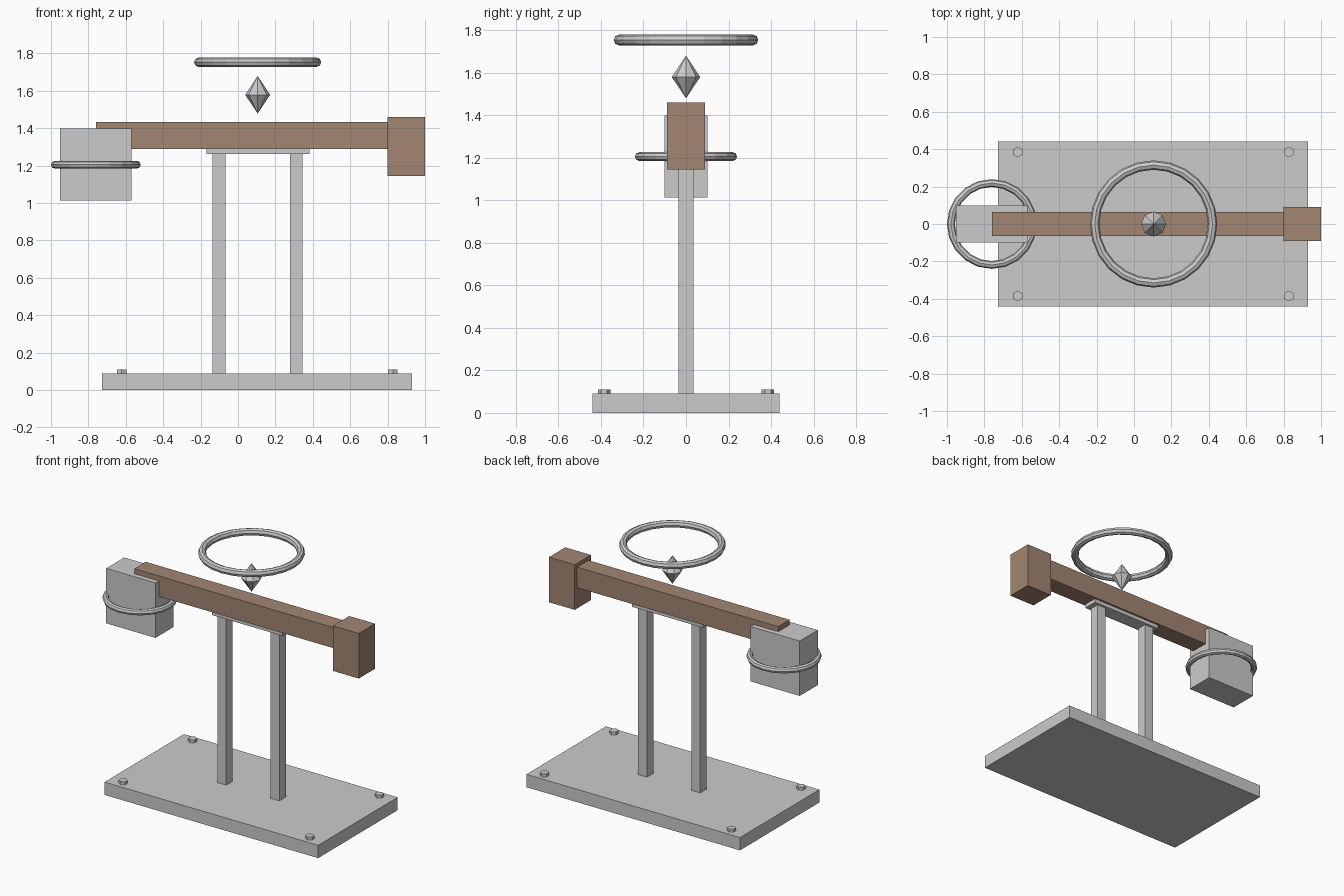
import bpy, math

if "Cube" in bpy.data.objects:
    bpy.data.objects.remove(bpy.data.objects["Cube"])

wood = bpy.data.materials.new("wood")
wood.diffuse_color = (0.36, 0.24, 0.17, 1)
wood.use_nodes = True
wood.node_tree.nodes["Principled BSDF"].inputs["Base Color"].default_value = wood.diffuse_color


def box(name, x, y, z, mat=None):
    """Box from (min, max) ranges on each axis."""
    bpy.ops.mesh.primitive_cube_add(size=1, location=[sum(r) / 2 for r in (x, y, z)])
    ob = bpy.context.object
    ob.name = name
    ob.scale = [r[1] - r[0] for r in (x, y, z)]
    bpy.ops.object.transform_apply(location=False, rotation=False, scale=True)
    if mat:
        ob.data.materials.append(mat)
    return ob


def ring(name, loc, outer, minor, segments):
    bpy.ops.mesh.primitive_torus_add(location=loc, major_radius=outer - minor, minor_radius=minor,
                                     major_segments=segments, minor_segments=8)
    bpy.context.object.name = name


# base plate with hex bolts in the corners
box("base_plate", (-0.727, 0.93), (-0.44, 0.44), (0, 0.09))
for x in (-0.622, 0.828):
    for y in (-0.385, 0.385):
        bpy.ops.mesh.primitive_cylinder_add(vertices=6, radius=0.029, depth=0.03, location=(x, y, 0.096))
        bpy.context.object.name = "base_bolt"

# two posts carrying a saddle plate
for x in (-0.101, 0.312):
    box("post", (x - 0.034, x + 0.034), (-0.035, 0.035), (0.085, 1.27))
box("saddle_plate", (-0.168, 0.382), (-0.05, 0.05), (1.262, 1.289))

# wooden beam, end block and hammer head
box("beam", (-0.76, 0.81), (-0.063, 0.063), (1.289, 1.433), wood)
box("beam_end_block", (0.8, 1.0), (-0.09, 0.09), (1.144, 1.46), wood)
box("head_block", (-0.952, -0.57), (-0.1, 0.1), (1.013, 1.398))
ring("head_ring", (-0.76, 0, 1.205), 0.24, 0.021, 20)

# floating ring and crystal
ring("floating_ring", (0.105, 0, 1.753), 0.34, 0.025, 24)
for name, side in (("crystal_top", 1), ("crystal_bottom", -1)):
    bpy.ops.mesh.primitive_cone_add(vertices=8, radius1=0.067, radius2=0, depth=0.1, end_fill_type='NOTHING',
                                    location=(0.105, 0, 1.579 + side * 0.05),
                                    rotation=(0 if side > 0 else math.pi, 0, 0))
    bpy.context.object.name = name
